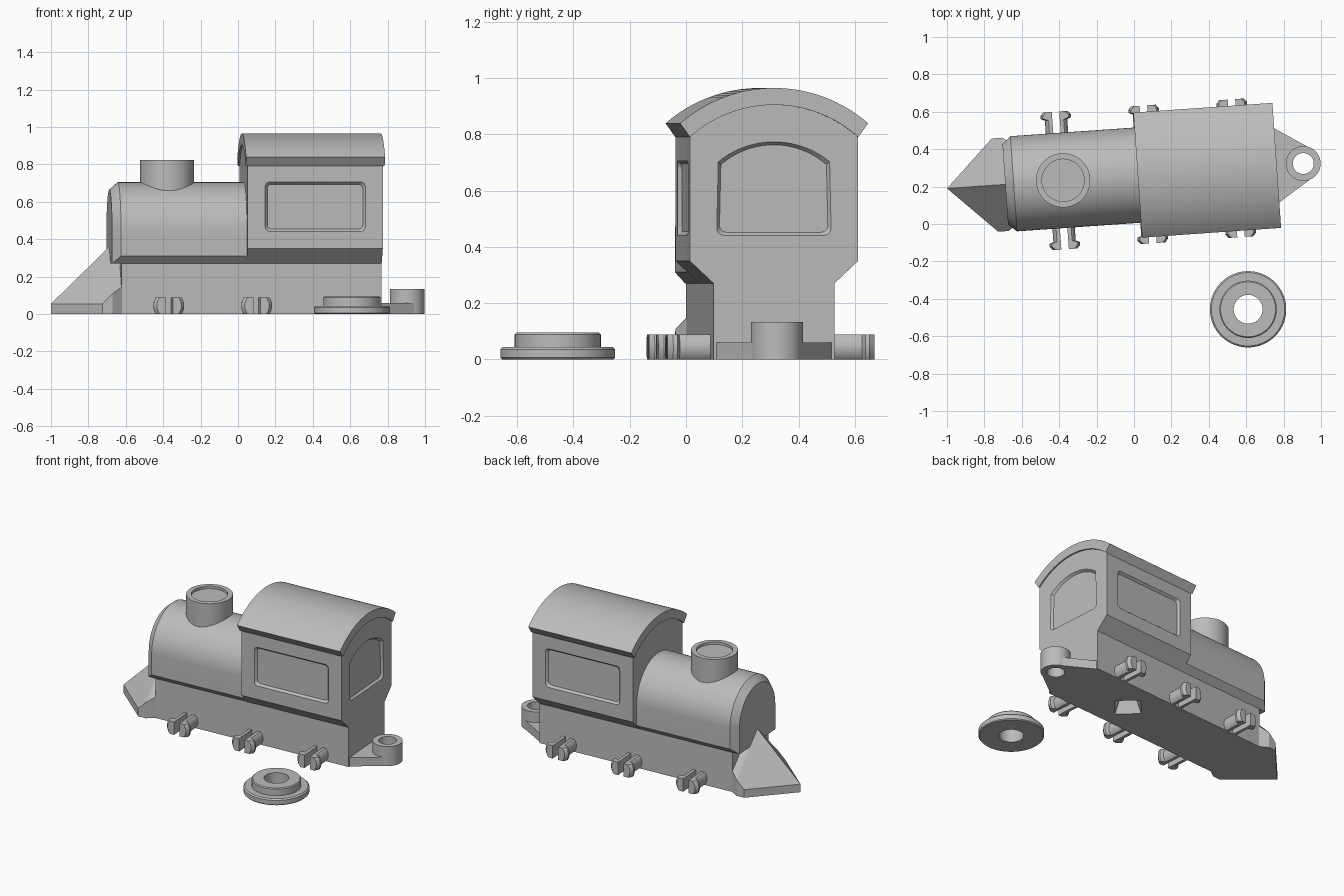
import bpy, bmesh
from math import sin, cos, pi, radians, asin
from mathutils import Matrix, Vector

cube = bpy.data.objects.get("Cube")
if cube:
    bpy.data.objects.remove(cube)

grey = bpy.data.materials.new("plain_grey")
grey.use_nodes = True
grey.diffuse_color = (0.5, 0.5, 0.5, 1)
grey.node_tree.nodes["Principled BSDF"].inputs["Base Color"].default_value = grey.diffuse_color

# The engine stands slightly turned: its own long axis is local x
ENGINE = Matrix.Translation((0, 0.26, 0)) @ Matrix.Rotation(radians(4), 4, 'Z')


def finish(name, bm, matrix=ENGINE):
    bmesh.ops.remove_doubles(bm, verts=bm.verts, dist=1e-5)
    bmesh.ops.recalc_face_normals(bm, faces=bm.faces)
    mesh = bpy.data.meshes.new(name)
    bm.to_mesh(mesh)
    bm.free()
    mesh.materials.append(grey)
    obj = bpy.data.objects.new(name, mesh)
    obj.matrix_world = matrix
    bpy.context.collection.objects.link(obj)
    return obj


def activate(obj):
    bpy.ops.object.select_all(action='DESELECT')
    obj.select_set(True)
    bpy.context.view_layer.objects.active = obj


def loft(name, rings):
    bm = bmesh.new()
    loops = [[bm.verts.new(p) for p in ring] for ring in rings]
    n = len(loops[0])
    for a, b in zip(loops, loops[1:]):
        for i in range(n):
            j = (i + 1) % n
            bm.faces.new((a[i], a[j], b[j], b[i]))
    bm.faces.new(loops[0])
    bm.faces.new(loops[-1])
    return finish(name, bm)


def along_x(profile, x):
    return [(x, y, z) for y, z in profile]


def lathe(profile, segments=64):
    # Closed (radius, height) profile turned around z
    bm = bmesh.new()
    cols = []
    for i in range(segments):
        a = 2 * pi * i / segments
        cols.append([bm.verts.new((r * cos(a), r * sin(a), z)) for r, z in profile])
    n = len(profile)
    for i in range(segments):
        a, b = cols[i], cols[(i + 1) % segments]
        for k in range(n):
            m = (k + 1) % n
            bm.faces.new((a[k], a[m], b[m], b[k]))
    bmesh.ops.remove_doubles(bm, verts=bm.verts, dist=1e-5)
    return bm


def arc(cy, cz, r, a0, a1, steps):
    return [(cy + r * cos(a0 + (a1 - a0) * i / steps), cz + r * sin(a0 + (a1 - a0) * i / steps))
            for i in range(steps + 1)]


def hull(name, points):
    bm = bmesh.new()
    for p in points:
        bm.verts.new(p)
    bmesh.ops.convex_hull(bm, input=bm.verts)
    bmesh.ops.dissolve_limit(bm, angle_limit=0.01, verts=bm.verts, edges=bm.edges)
    return finish(name, bm)


def cut(obj, cutter):
    cutter.hide_render = True
    activate(obj)
    mod = obj.modifiers.new("cut", 'BOOLEAN')
    mod.operation = 'DIFFERENCE'
    mod.solver = 'EXACT'
    mod.object = cutter
    bpy.ops.object.modifier_apply(modifier=mod.name)
    bpy.data.objects.remove(cutter)


def crown(radius, half):
    # Roof arch from one side to the other, as (y, z)
    a = asin(half / radius)
    return arc(0, 0.455, radius, pi / 2 - a, pi / 2 + a, 32)


# Base block with a square tapered socket underneath
base_profile = [(-0.215, 0), (0.215, 0), (0.215, 0.27), (-0.215, 0.27)]
base = loft("base", [along_x(base_profile, x) for x in (-0.64, 0.755)])
bm = bmesh.new()
bmesh.ops.create_cone(bm, segments=4, radius1=0.117, radius2=0.05, depth=0.14, cap_ends=True,
                      matrix=Matrix.Translation((0.285, 0, 0.065)))
cut(base, finish("socket_cutter", bm))

# Boiler with chamfered front
def boiler_ring(x, r):
    return along_x([(0.215, 0.27), (r, 0.27 + r - 0.215)] + arc(0, 0.45, r, 0, pi, 48)
                   + [(-r, 0.27 + r - 0.215), (-0.215, 0.27)], x)

loft("boiler", [boiler_ring(-0.69, 0.2151), boiler_ring(-0.645, 0.255), boiler_ring(0.04, 0.255)])

# Cab
cab_profile = [(0.215, 0.27), (0.3, 0.35)] + crown(0.455, 0.3) + [(-0.3, 0.35), (-0.215, 0.27)]
cab = loft("cab", [along_x(cab_profile, x) for x in (0.03, 0.755)])


def window(half, bottom, top, shrink, arch=0):
    h, b, t, r = half - shrink, bottom + shrink, top - shrink, 0.025
    pts = arc(-h + r, b + r, r, pi, 1.5 * pi, 6) + arc(h - r, b + r, r, 1.5 * pi, 2 * pi, 6)
    if arch:
        big = (h * h + arch * arch) / (2 * arch)
        a = asin(h / big) * 0.97
        return pts + arc(0, t - big, big, pi / 2 - a, pi / 2 + a, 20)
    return pts + arc(h - r, t - r, r, 0, pi / 2, 6) + arc(-h + r, t - r, r, pi / 2, pi, 6)


# Recessed windows on both sides and the rear
for side in (-1, 1):
    cut(cab, loft("side_window_cutter", [[(0.393 + u, side * v, z) for u, z in window(0.27, 0.44, 0.708, s)]
                                         for v, s in ((0.302, 0), (0.285, 0.014))]))
cut(cab, loft("rear_window_cutter", [along_x(window(0.205, 0.44, 0.775, s, 0.075), x)
                                     for x, s in ((0.757, 0), (0.74, 0.012))]))

# Curved roof
roof_profile = crown(0.51, 0.335) + crown(0.45, 0.3)[::-1]
loft("roof", [along_x(roof_profile, x) for x in (0.02, 0.765)])

# Chimney
chimney = [(0, 0.6), (0.145, 0.6), (0.145, 0.825), (0.113, 0.825), (0.113, 0.808), (0, 0.808)]
finish("chimney", lathe(chimney), ENGINE @ Matrix.Translation((-0.38, 0, 0)))

# Front plough
plough = [(-1.002, 0, 0), (-1.002, 0, 0.055), (-0.69, 0, 0.36), (-0.63, 0, 0.36)]
for s in (-1, 1):
    plough += [(-0.745, s * 0.25, 0), (-0.745, s * 0.25, 0.055), (-0.69, s * 0.25, 0),
               (-0.69, s * 0.25, 0.109), (-0.63, s * 0.21, 0), (-0.63, s * 0.21, 0.15)]
hull("plough", plough)

# Rear hitch: tapering plate and eye
HITCH = 0.907
plate = [(0.74, s * 0.215, z) for s in (-1, 1) for z in (0, 0.06)]
plate += [(HITCH + u, v, z) for u, v in arc(0, 0, 0.09, -pi / 2, pi / 2, 24) for z in (0, 0.06)]
plate_obj = hull("hitch_plate", plate)
bm = bmesh.new()
bmesh.ops.create_cone(bm, segments=64, radius1=0.075, radius2=0.075, depth=0.4, cap_ends=True,
                      matrix=Matrix.Translation((HITCH, 0, 0)))
cut(plate_obj, finish("hitch_cutter", bm))
finish("hitch_eye", lathe([(0.056, 0), (0.093, 0), (0.093, 0.133), (0.056, 0.133)]),
       ENGINE @ Matrix.Translation((HITCH, 0, 0)))


# Split snap-in axle ends
def clip_prong(name, x, side, half):
    bm = lathe([(0, 0.2), (0.06, 0.2), (0.06, 0.325), (0.082, 0.335), (0.082, 0.35),
                (0.066, 0.369), (0, 0.369)], 48)
    bmesh.ops.rotate(bm, verts=bm.verts, matrix=Matrix.Rotation(-pi / 2, 3, 'X'))
    for co, no in (((0, 0, 0.044), (0, 0, 1)), ((0, 0, -0.044), (0, 0, -1)), ((0.02, 0, 0), (-1, 0, 0))):
        cutgeo = bmesh.ops.bisect_plane(bm, geom=bm.verts[:] + bm.edges[:] + bm.faces[:],
                                        plane_co=co, plane_no=no, clear_outer=True)["geom_cut"]
        bmesh.ops.edgenet_fill(bm, edges=[e for e in cutgeo if isinstance(e, bmesh.types.BMEdge)])
    bmesh.ops.scale(bm, verts=bm.verts, vec=(half, side, 1))
    bmesh.ops.translate(bm, verts=bm.verts, vec=Vector((x, 0, 0.044)))
    finish(name, bm)


for place, x in (("front", -0.395), ("middle", 0.076), ("rear", 0.548)):
    for side in (-1, 1):
        for half in (-1, 1):
            clip_prong(f"{place}_axle_clip", x, side, half)

# Loose wheel lying beside the engine
wheel = [(0.077, 0), (0.198, 0), (0.204, 0.006), (0.204, 0.036), (0.196, 0.044), (0.153, 0.044),
         (0.153, 0.089), (0.147, 0.095), (0.077, 0.095)]
finish("loose_wheel", lathe(wheel, 80), Matrix.Translation((0.61, -0.456, 0)))

for obj in bpy.context.collection.objects:
    if obj.type == 'MESH' and grey.name in obj.data.materials:
        activate(obj)
        bpy.ops.object.shade_smooth_by_angle(angle=radians(25))
